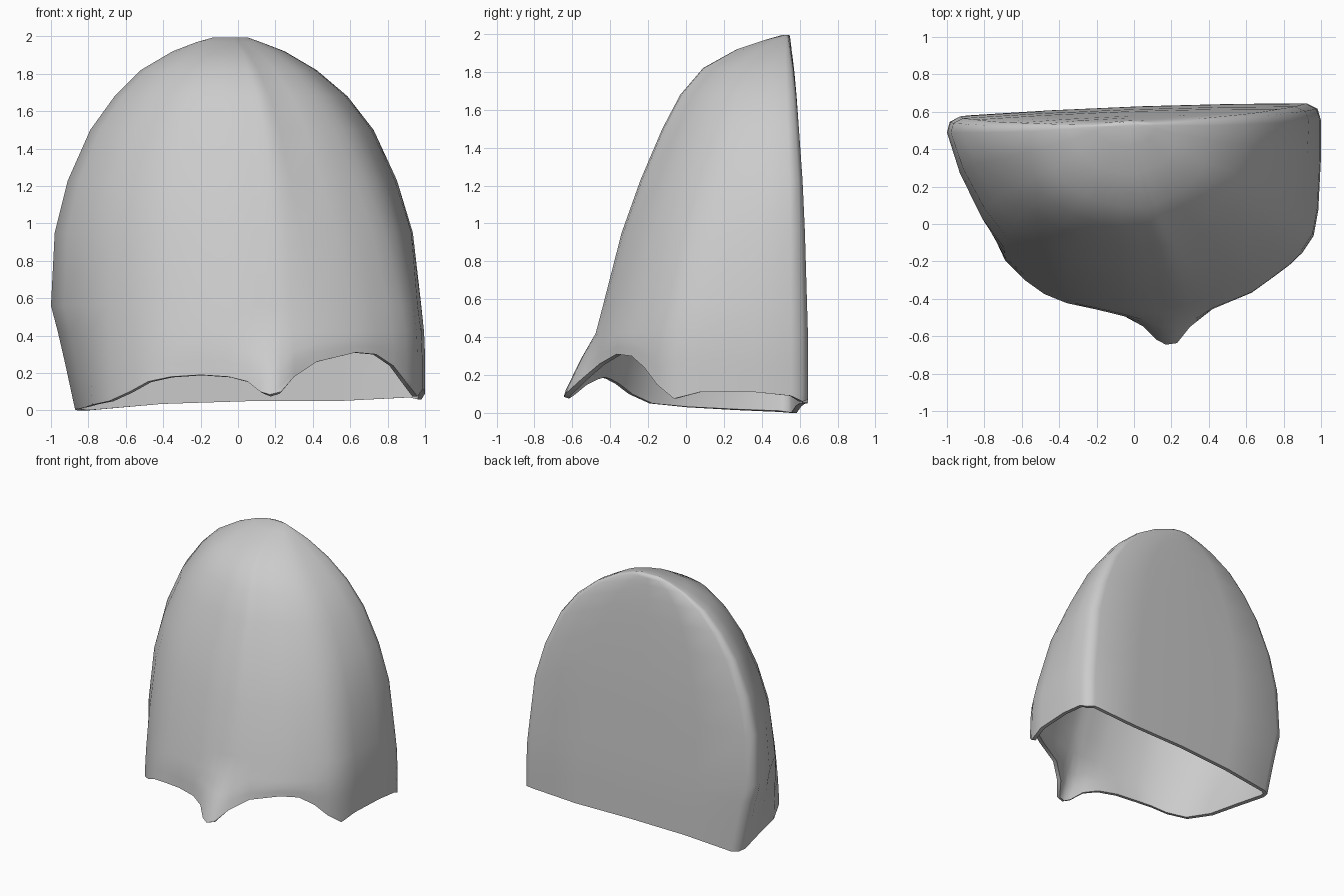
import bpy, bmesh, math

if "Cube" in bpy.data.objects:
    bpy.data.objects.remove(bpy.data.objects["Cube"])

# Silhouette profile per height: z, left x, right x, front y, back y
LEVELS = [
    (0.00, -0.87, 1.00, -0.50, 0.61), (0.37, -0.95, 1.00, -0.49, 0.61),
    (0.56, -1.00, 0.98, -0.44, 0.605), (0.95, -0.98, 0.935, -0.34, 0.595),
    (1.23, -0.91, 0.85, -0.24, 0.585), (1.50, -0.79, 0.725, -0.125, 0.57),
    (1.68, -0.66, 0.585, -0.03, 0.56), (1.82, -0.52, 0.42, 0.09, 0.55),
    (1.92, -0.35, 0.25, 0.27, 0.54), (1.97, -0.22, 0.12, 0.42, 0.535),
    (1.995, -0.13, 0.05, 0.51, 0.53),
]
# Horizontal section: x ratio, depth ratio (0 back, 1 front), lower rim height
SECTION = [
    (-.93, 0, .0), (-.985, .025, .0), (-1, .08, .005), (-.93, .30, .015),
    (-.81, .54, .03), (-.69, .70, .05), (-.58, .79, .10), (-.48, .86, .155),
    (-.36, .915, .18), (-.20, .96, .19), (-.05, .99, .18), (.05, 1, .155),
    (.12, 1, .10), (.17, 1, .085), (.23, 1, .10), (.30, .99, .18),
    (.42, .96, .26), (.63, .89, .31), (.74, .82, .30), (.83, .76, .24),
    (.90, .70, .15), (.96, .62, .075), (.985, .50, .11), (1, .25, .11),
    (1, .08, .09), (.98, .025, .06), (.92, 0, .07),
    (.5, 0, .05), (0, 0, .05), (-.5, 0, .035),
]


def clamp(t):
    return min(1, max(0, t))


def profile(z):
    for a, b in zip(LEVELS, LEVELS[1:]):
        if z <= b[0]:
            t = (z - a[0]) / (b[0] - a[0])
            return [p + (q - p) * t for p, q in zip(a[1:], b[1:])]
    return LEVELS[-1][1:]


def shell_point(u, d, z):
    left, right, front, back = profile(z)
    # only the rear left corner tapers in towards the bottom
    if z < 0.56:
        left += (-1 - left) * clamp((d - 0.25) / 0.4)
    # right side is boxy below and rounder higher up
    if u > 0.25 and d > 0.2:
        round_u = (1 - d ** 2.2) ** 0.5 if d < 0.99 else u
        u += (max(round_u, 0.3) - u) * 0.7 * clamp((z - 0.5) / 0.9)
    x = (left + right) / 2 + u * (right - left) / 2
    back += 0.035 * x + 0.018 * (1 - u * u)
    y = back + (front - back) * d
    # flared nose tip and left cheek at the lower rim
    if d > 0.65:
        flare = clamp((0.42 - z) / 0.32)
        y -= 0.15 * flare * math.exp(-((x - 0.19) / 0.15) ** 2)
        y -= 0.04 * flare * math.exp(-((x + 0.5) / 0.25) ** 2)
    return x, y, z


# Shell: stacked sections with a wavy lower rim
bm = bmesh.new()
rings = []
heights = [0, 0.04, 0.12, 0.22] + [lv[0] for lv in LEVELS[1:]]
for h in heights:
    ring = []
    for u, d, rim in SECTION:
        z = rim + h * (0.42 - rim) / 0.37 if h < 0.4 else h
        ring.append(bm.verts.new(shell_point(u, d, z)))
    rings.append(ring)
n = len(SECTION)
for lo, hi in zip(rings, rings[1:]):
    for i in range(n):
        j = (i + 1) % n
        bm.faces.new((lo[i], lo[j], hi[j], hi[i]))
bm.faces.new(rings[-1])
bmesh.ops.recalc_face_normals(bm, faces=bm.faces)
mesh = bpy.data.meshes.new("helmet_shell")
bm.to_mesh(mesh)
bm.free()
shell = bpy.data.objects.new("helmet_shell", mesh)
bpy.context.collection.objects.link(shell)

# Wall thickness
wall = shell.modifiers.new("wall", 'SOLIDIFY')
wall.thickness = 0.03
wall.offset = -1

bpy.context.view_layer.objects.active = shell
shell.select_set(True)
bpy.ops.object.modifier_apply(modifier="wall")
bpy.ops.object.shade_smooth_by_angle(angle=math.radians(75))
